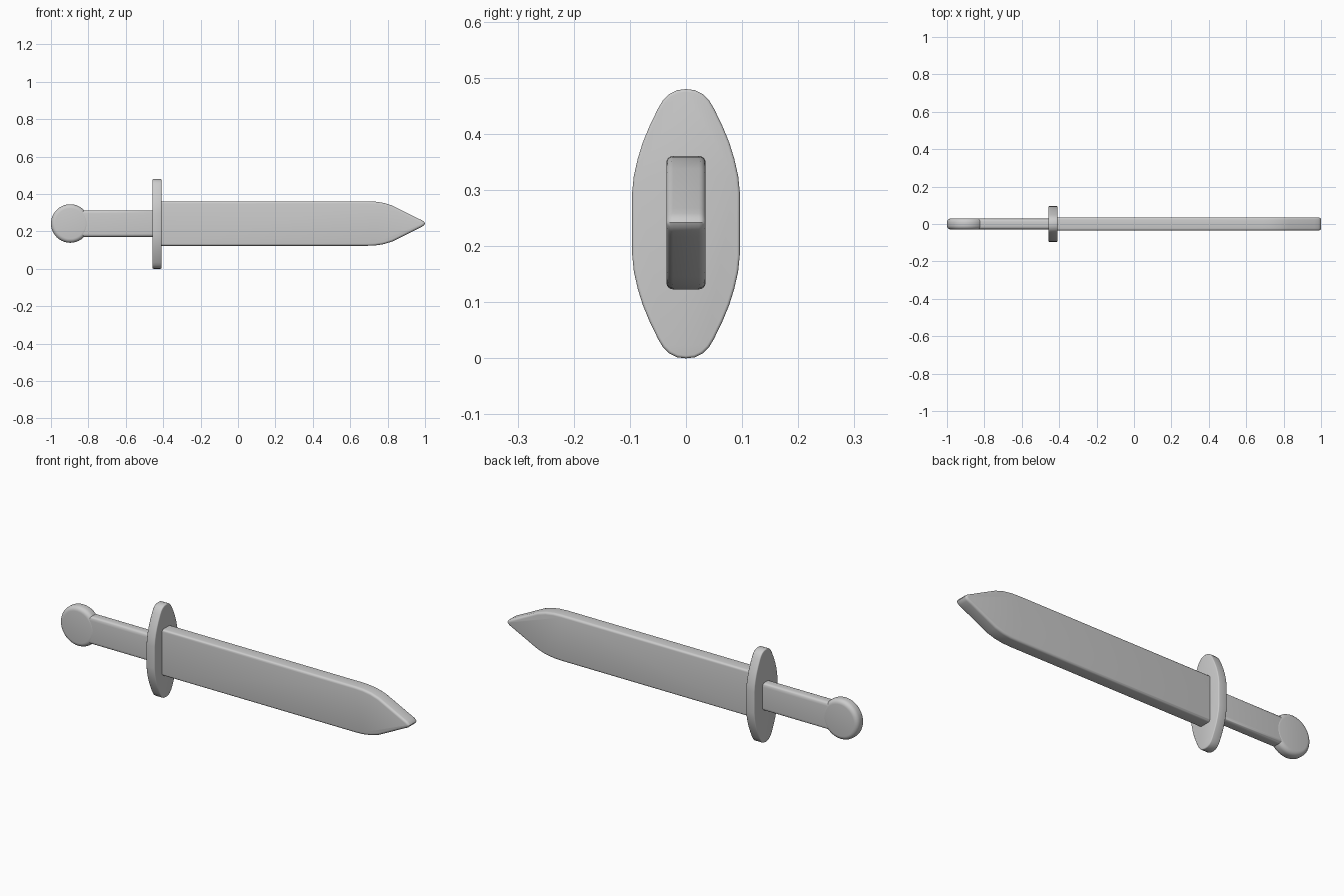
import bpy, bmesh, math
from mathutils import Vector

if "Cube" in bpy.data.objects:
    bpy.data.objects.remove(bpy.data.objects["Cube"])

MID = 0.242  # height of the sword's long axis


def slab(name, outline, place, a, b, bevel, segments):
    """Extrude a closed 2D outline from depth a to b and round both rims."""
    bm = bmesh.new()
    rings = [[bm.verts.new(place(u, v, d)) for u, v in outline] for d in (a, b)]
    caps = [bm.faces.new(r) for r in rings]
    n = len(outline)
    for i in range(n):
        j = (i + 1) % n
        bm.faces.new((rings[0][i], rings[0][j], rings[1][j], rings[1][i]))
    bmesh.ops.recalc_face_normals(bm, faces=bm.faces)
    rim = list({e for f in caps for e in f.edges})
    bmesh.ops.bevel(bm, geom=rim, offset=bevel, offset_type='OFFSET',
                    segments=segments, profile=0.5, affect='EDGES',
                    clamp_overlap=False)
    bmesh.ops.recalc_face_normals(bm, faces=bm.faces)
    mesh = bpy.data.meshes.new(name)
    bm.to_mesh(mesh)
    bm.free()
    obj = bpy.data.objects.new(name, mesh)
    bpy.context.collection.objects.link(obj)
    bpy.ops.object.select_all(action='DESELECT')
    obj.select_set(True)
    bpy.context.view_layer.objects.active = obj
    bpy.ops.object.shade_smooth_by_angle(angle=math.radians(40))
    return obj


def along_y(u, v, d):
    return Vector((u, d, MID + v))


def along_x(u, v, d):
    return Vector((d, u, 0.24 + v))


# Blade: upper half of the outline, mirrored below
half = [(-0.43, 0.119), (0.69, 0.119), (0.735, 0.117), (0.78, 0.110),
        (0.825, 0.096), (0.965, 0.026), (0.985, 0.0165), (0.996, 0.008)]
blade = half + [(1.0, 0.0)] + [(x, -z) for x, z in reversed(half)]
slab("blade", blade, along_y, -0.035, 0.035, 0.012, 4)

# Guard: one quarter of the oval, mirrored twice
quarter = [(0.096, 0.055), (0.093, 0.085), (0.086, 0.116), (0.077, 0.145),
           (0.065, 0.174), (0.050, 0.205), (0.041, 0.220), (0.030, 0.231),
           (0.016, 0.238)]
right = [(y, -z) for y, z in reversed(quarter)] + quarter
guard = [(0, -0.24)] + right + [(0, 0.24)] + [(-y, z) for y, z in reversed(right)]
slab("guard", guard, along_x, -0.457, -0.409, 0.005, 3)

# Grip
grip = [(-0.88, -0.071), (-0.43, -0.071), (-0.43, 0.071), (-0.88, 0.071)]
slab("grip", grip, along_y, -0.029, 0.029, 0.018, 5)

# Pommel disc
disc = [(-0.897 + 0.103 * math.cos(t), 0.103 * math.sin(t))
        for t in (2 * math.pi * i / 40 for i in range(40))]
slab("pommel", disc, along_y, -0.03, 0.03, 0.022, 5)
